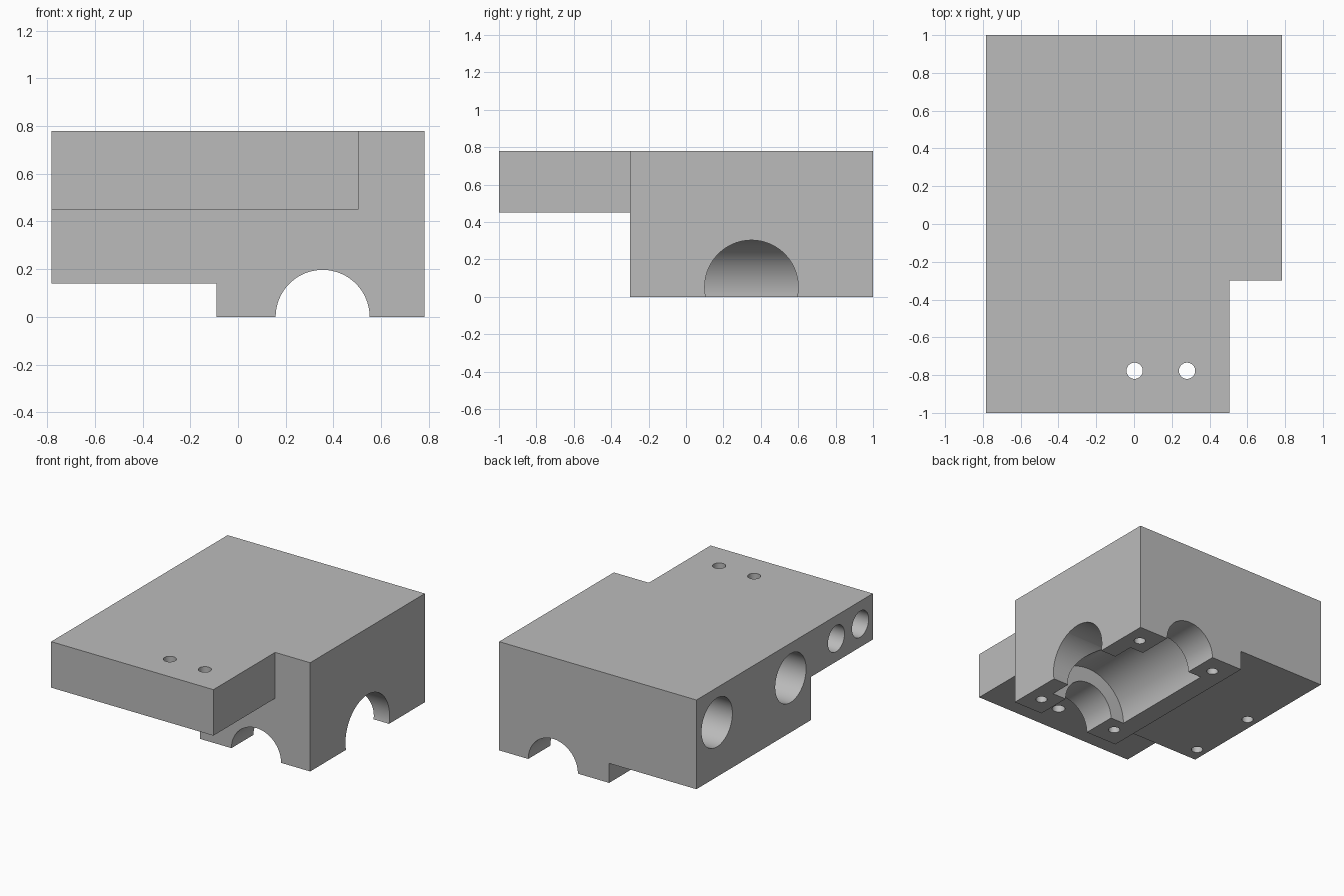
import bpy
import math
from mathutils import Vector

cube = bpy.data.objects.get("Cube")
if cube:
    bpy.data.objects.remove(cube, do_unlink=True)

grey = bpy.data.materials.new("plain_grey")
grey.use_nodes = True
colour = (0.5, 0.5, 0.5, 1)
grey.diffuse_color = colour
grey.node_tree.nodes["Principled BSDF"].inputs["Base Color"].default_value = colour


def box(name, low, high):
    """Box between two opposite corners."""
    low, high = Vector(low), Vector(high)
    bpy.ops.mesh.primitive_cube_add(size=1, location=(low + high) / 2)
    obj = bpy.context.object
    obj.name = name
    obj.scale = high - low
    bpy.ops.object.transform_apply(location=True, rotation=True, scale=True)
    obj.data.materials.append(grey)
    return obj


def rod(name, start, end, radius, sides=64):
    """Cylinder running from start to end."""
    start, end = Vector(start), Vector(end)
    axis = end - start
    bpy.ops.mesh.primitive_cylinder_add(
        vertices=sides, radius=radius, depth=axis.length,
        location=(start + end) / 2,
        rotation=axis.to_track_quat('Z', 'Y').to_euler())
    obj = bpy.context.object
    obj.name = name
    bpy.ops.object.transform_apply(location=True, rotation=True, scale=True)
    obj.data.materials.append(grey)
    return obj


# Overall block
W, L, H = 0.783, 1.0, 0.78
STEP_Y = -0.30
body = box("carriage_block", (-W, -L, 0), (W, L, H))

# Steps: space under the front plate, front corner notch, raised underside
cutters = [
    box("under_plate_cut", (-1, -1.2, -0.2), (1, STEP_Y, 0.45)),
    box("corner_notch_cut", (0.505, -1.2, -0.3), (1.1, STEP_Y, 1)),
    box("underside_step_cut", (-1.1, -1.3, -0.1), (-0.09, 1.2, 0.14)),
]

# Cylindrical pocket with a narrower arch through its ends and a side opening
CX, CY = 0.355, 0.35
cutters += [
    rod("through_arch_cut", (CX, -0.6, 0), (CX, 1.2, 0), 0.197, 96),
    rod("pocket_cut", (CX, CY - 0.4, 0), (CX, CY + 0.4, 0), 0.305, 96),
    rod("side_opening_cut", (CX, CY, 0.053), (1, CY, 0.053), 0.25, 96),
]

# Blind bores in the right side: two large, two small
for y, z, radius, end in ((0.767, 0.53, 0.175, 0.3), (-0.068, 0.53, 0.175, 0.3),
                          (-0.585, 0.615, 0.094, -0.1), (-0.858, 0.615, 0.094, -0.1)):
    cutters.append(rod("side_bore_cut", (-1, y, z), (end, y, z), radius))

# Screw holes through the front plate
for x in (0.003, 0.281):
    cutters.append(rod("plate_hole_cut", (x, -0.777, 0.3), (x, -0.777, 1), 0.043, 32))

# Screw holes around the pocket
for x in (CX - 0.315, CX + 0.315):
    for y in (CY - 0.508, CY + 0.508):
        cutters.append(rod("pocket_hole_cut", (x, y, -0.1), (x, y, 0.25), 0.038, 32))

# Screw holes in the raised underside
for y in (0.332, -0.19):
    cutters.append(rod("underside_hole_cut", (-0.707, y, 0.05), (-0.707, y, 0.33), 0.038, 32))

# Carve every cutter out of the block
for cutter in cutters:
    bpy.ops.object.select_all(action='DESELECT')
    body.select_set(True)
    bpy.context.view_layer.objects.active = body
    mod = body.modifiers.new(cutter.name, 'BOOLEAN')
    mod.operation = 'DIFFERENCE'
    mod.solver = 'EXACT'
    mod.object = cutter
    bpy.ops.object.modifier_apply(modifier=mod.name)
    bpy.data.objects.remove(cutter, do_unlink=True)

bpy.ops.object.shade_smooth_by_angle(angle=math.radians(30))
